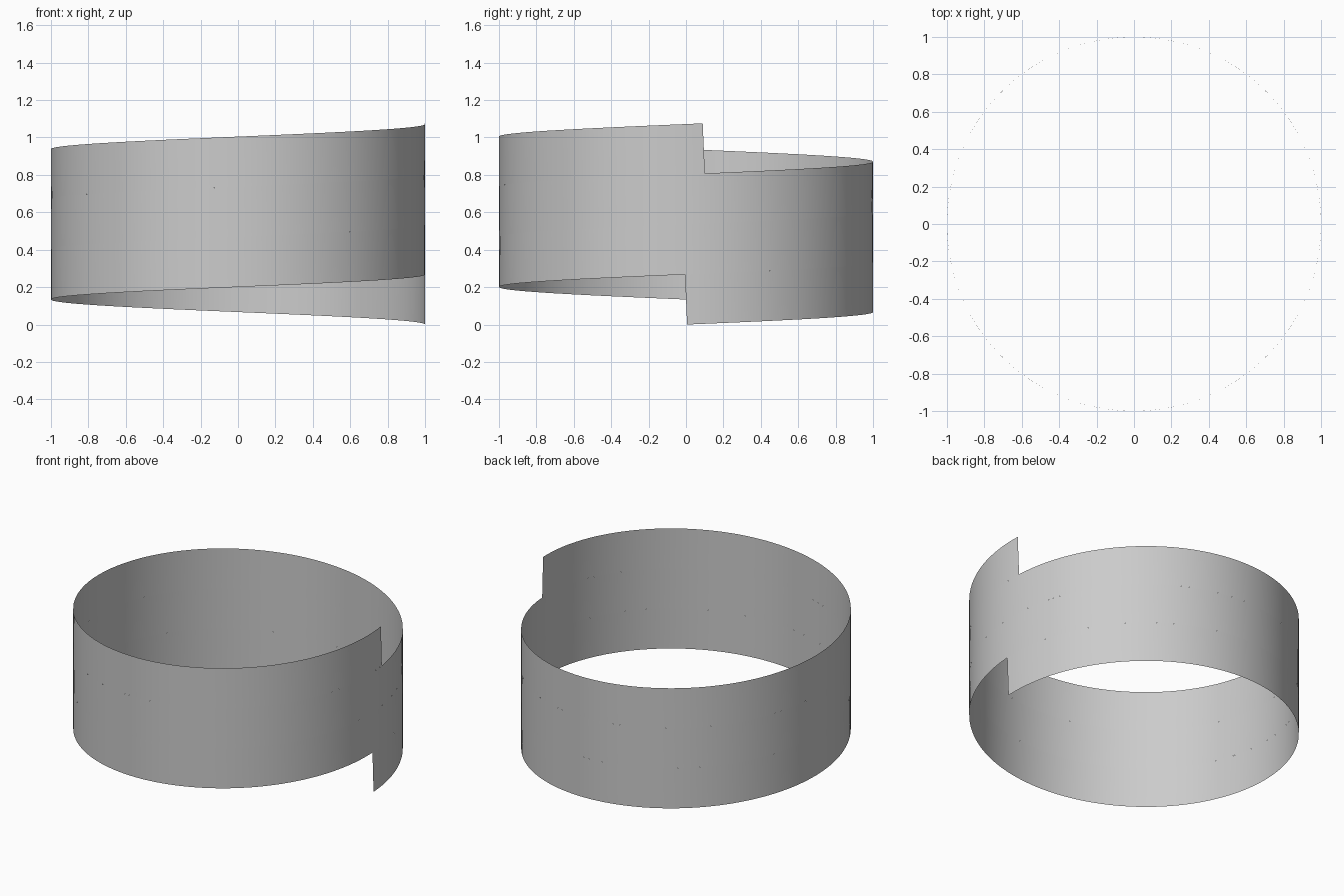
import bpy, bmesh, math

if "Cube" in bpy.data.objects:
    bpy.data.objects.remove(bpy.data.objects["Cube"])

PITCH = 0.268                       # rise per turn; the band is as wide as its pitch
RISE = PITCH / (2 * math.pi)        # rise per radian
START, SWEEP = 0.006, 6 * math.pi + 0.095
LEAN = 0.0115                       # end cuts are square to the slope of the helix
STEPS, ROWS = 400, 2

# Helical ribbon: three turns whose edges meet
bm = bmesh.new()
cols = []
for i in range(STEPS + 1):
    t = SWEEP * i / STEPS
    col = []
    for j in range(ROWS + 1):
        f = j / ROWS
        a = START + t - LEAN * f
        z = RISE * (t - LEAN * f) + PITCH * f
        col.append(bm.verts.new((math.cos(a), math.sin(a), z)))
    cols.append(col)
for a, b in zip(cols, cols[1:]):
    for j in range(ROWS):
        bm.faces.new((a[j], b[j], b[j + 1], a[j + 1])).smooth = True

mesh = bpy.data.meshes.new("helical_ribbon")
bm.to_mesh(mesh)
bm.free()
ribbon = bpy.data.objects.new("helical_ribbon", mesh)
bpy.context.collection.objects.link(ribbon)
